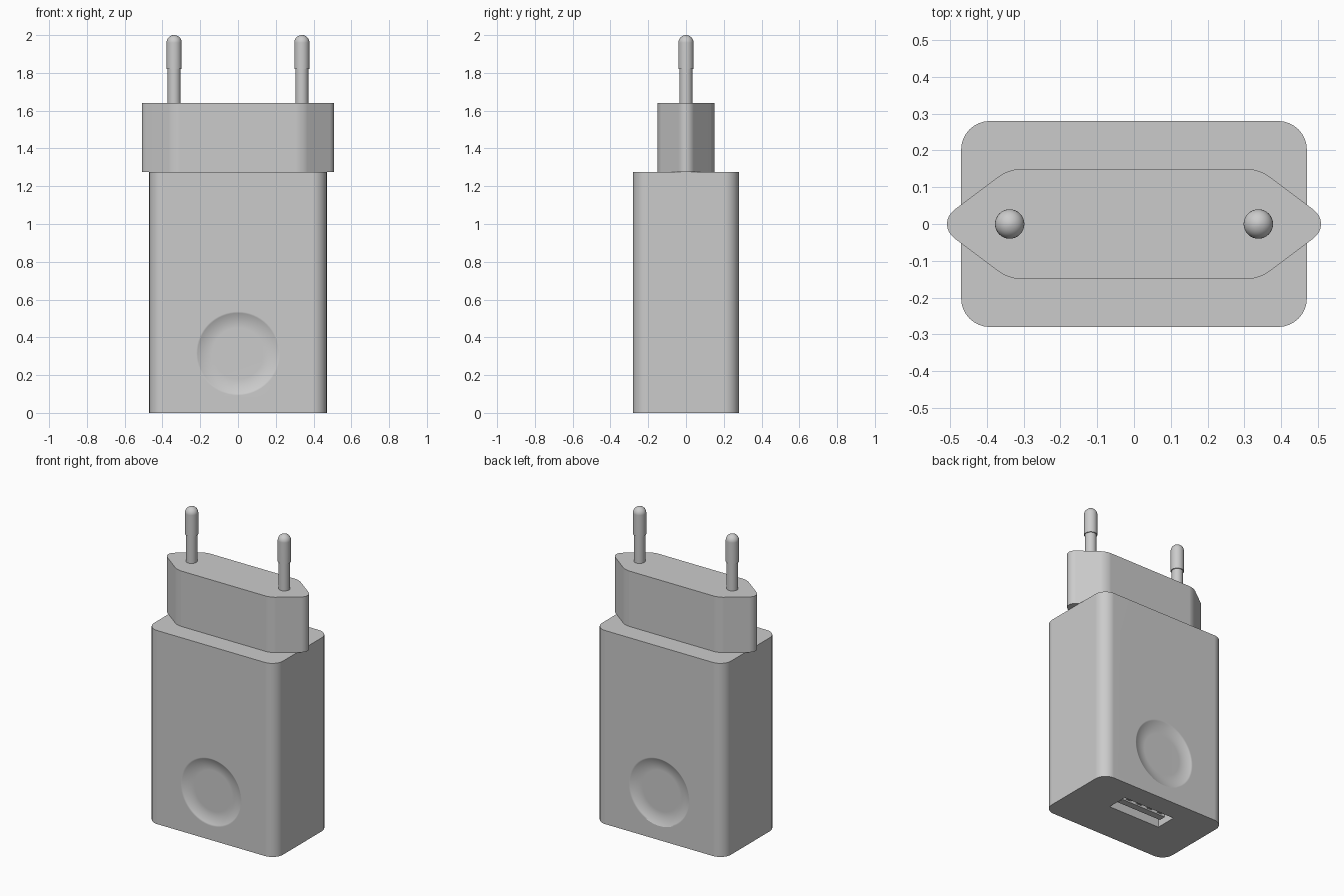
import bpy, bmesh, math
from mathutils import Matrix, Vector

default = bpy.data.objects.get("Cube")
if default:
    bpy.data.objects.remove(default, do_unlink=True)

# One plain grey plastic
GREY = (0.6, 0.6, 0.6, 1)
grey = bpy.data.materials.new("grey plastic")
grey.use_nodes = True
grey.diffuse_color = GREY
grey.node_tree.nodes["Principled BSDF"].inputs["Base Color"].default_value = GREY


def add_object(name, bm):
    bmesh.ops.recalc_face_normals(bm, faces=bm.faces)
    mesh = bpy.data.meshes.new(name)
    bm.to_mesh(mesh)
    bm.free()
    mesh.materials.append(grey)
    obj = bpy.data.objects.new(name, mesh)
    bpy.context.collection.objects.link(obj)
    return obj


def activate(obj):
    bpy.ops.object.select_all(action='DESELECT')
    obj.select_set(True)
    bpy.context.view_layer.objects.active = obj


def smooth(obj):
    activate(obj)
    bpy.ops.object.shade_smooth_by_angle(angle=math.radians(32))
    mod = obj.modifiers.new("even shading", 'WEIGHTED_NORMAL')
    mod.keep_sharp = True


def prism(name, outline, z0, z1, roundings=()):
    """Extrude an outline; roundings are (corner test, tangent length)."""
    bm = bmesh.new()
    face = bm.faces.new([bm.verts.new((x, y, z0)) for x, y in outline])
    top = bmesh.ops.extrude_face_region(bm, geom=[face])["geom"]
    for v in top:
        if isinstance(v, bmesh.types.BMVert):
            v.co.z = z1
    for test, length in roundings:
        edges = [e for e in bm.edges
                 if abs(e.verts[0].co.z - e.verts[1].co.z) > 1e-4 and test(e.verts[0].co)]
        bmesh.ops.bevel(bm, geom=edges, offset=length, offset_type='OFFSET',
                        segments=8, profile=0.5, affect='EDGES')
    return add_object(name, bm)


def rectangle(x0, x1, y0, y1):
    return [(x0, y0), (x1, y0), (x1, y1), (x0, y1)]


def lathe(name, profile, steps):
    """Spin (radius, height) points about z."""
    bm = bmesh.new()
    verts = [bm.verts.new((r, 0, h)) for r, h in profile]
    edges = [bm.edges.new(pair) for pair in zip(verts, verts[1:])]
    bmesh.ops.spin(bm, geom=verts + edges, cent=(0, 0, 0), axis=(0, 0, 1),
                   angle=math.tau, steps=steps)
    bmesh.ops.remove_doubles(bm, verts=bm.verts, dist=1e-5)
    return add_object(name, bm)


def cut(target, cutter):
    mod = target.modifiers.new("cut", 'BOOLEAN')
    mod.operation = 'DIFFERENCE'
    mod.solver = 'EXACT'
    mod.object = cutter
    activate(target)
    bpy.ops.object.modifier_apply(modifier=mod.name)
    bpy.data.objects.remove(cutter, do_unlink=True)


# Main body with rounded upright corners
HALF_Y, BODY_TOP = 0.28, 1.275
body = prism("body", rectangle(-0.47, 0.47, -HALF_Y, HALF_Y), 0, BODY_TOP,
             [(lambda co: True, 0.078)])

# Shallow round finger dimples, front and back
INNER, OUTER, DEPTH = 0.135, 0.222, 0.022
dish = [(0, DEPTH)]
for i in range(12):
    t = i / 10
    dish.append((INNER + (OUTER - INNER) * t, DEPTH * (1 - t * t)))
dish += [(dish[-1][0], -0.05), (0, -0.05)]
for side in (-1, 1):
    cutter = lathe("dimple_cutter", dish, 64)
    cutter.hide_render = True
    # local +z points into the body
    cutter.data.transform(Matrix.Translation((0, side * HALF_Y, 0.315))
                          @ Matrix.Rotation(side * math.pi / 2, 4, 'X'))
    cut(body, cutter)

# Charging socket in the underside
slot = prism("slot_cutter", rectangle(-0.19, 0.19, 0, 0.14), -0.1, 0.3)
slot.hide_render = True
cut(body, slot)
smooth(body)

# Socket tongue and its four contacts
prism("socket_tongue", rectangle(-0.165, 0.165, 0.045, 0.09), 0.02, 0.3)
for i in range(4):
    x = -0.12 + 0.08 * i
    prism("socket_contact", rectangle(x - 0.018, x + 0.018, 0.09, 0.098), 0.03, 0.3)

# Six-sided plug block with softened corners
hexagon = [(-0.54, 0), (-0.34, -0.15), (0.34, -0.15),
           (0.54, 0), (0.34, 0.15), (-0.34, 0.15)]
PLUG_TOP = 1.64
plug = prism("plug_block", hexagon, BODY_TOP, PLUG_TOP,
             [(lambda co: abs(co.y) < 1e-4 and abs(co.x) > 0.53, 0.067),
              (lambda co: abs(co.y) > 0.149 and abs(abs(co.x) - 0.34) < 1e-3, 0.033)])
smooth(plug)

# Two round pins: slim sleeve, thicker domed tip
TIP, NECK, STEP = 0.04, 0.034, 1.82
pin_profile = [(0, PLUG_TOP - 0.02), (NECK, PLUG_TOP - 0.02), (NECK, STEP), (TIP, STEP)]
for i in range(9):
    a = i / 8 * math.pi / 2
    pin_profile.append((TIP * math.cos(a), 2 - TIP + TIP * math.sin(a)))
for name, x in (("left_pin", 0.338), ("right_pin", -0.338)):
    pin = lathe(name, pin_profile, 32)
    pin.data.transform(Matrix.Translation((x, 0, 0)))
    smooth(pin)
